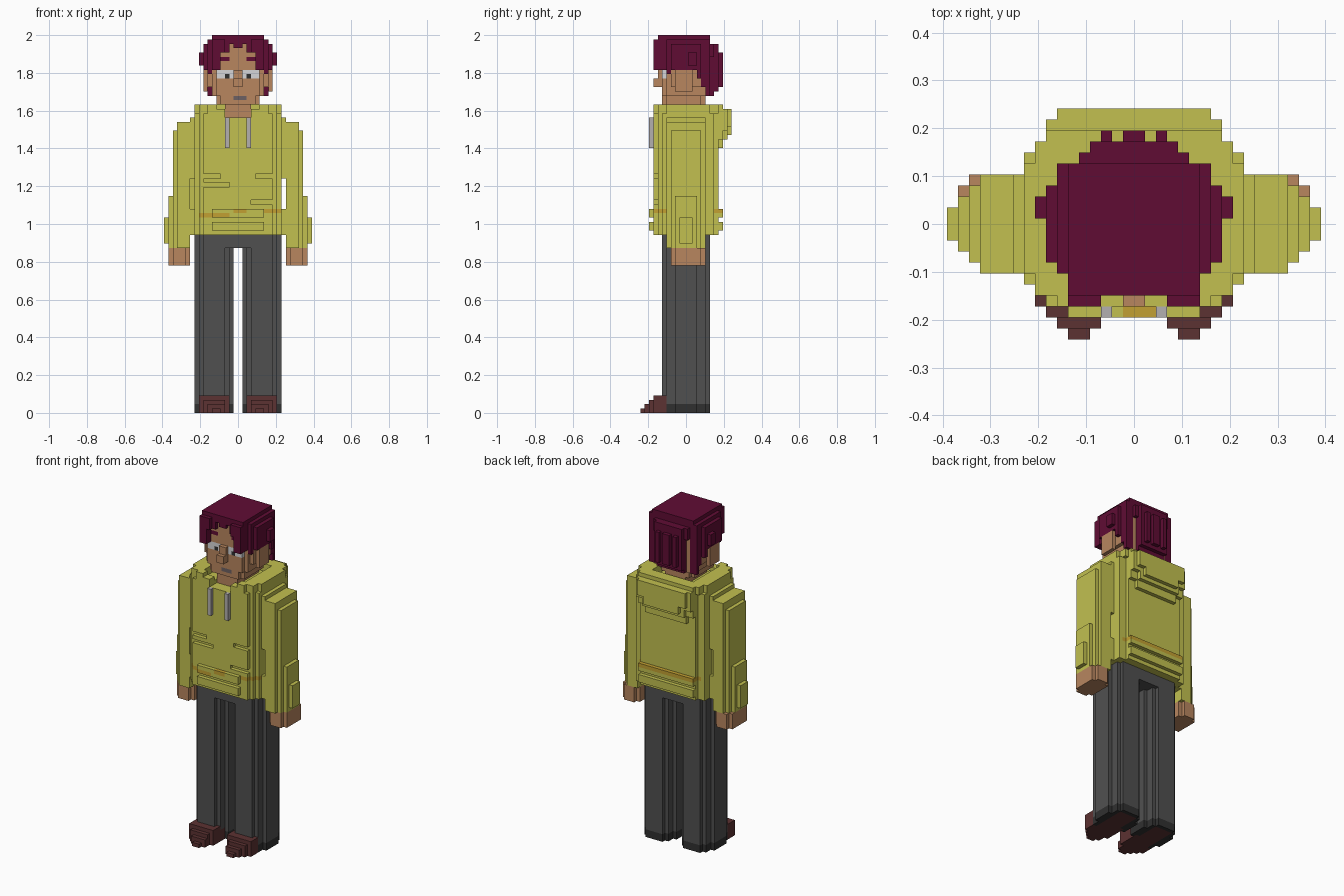
import bpy, bmesh

if "Cube" in bpy.data.objects:
    bpy.data.objects.remove(bpy.data.objects["Cube"], do_unlink=True)

V = 2 / 87          # block size; grid is 34 wide, 21 deep, 87 high
YC = 10.5           # grid depth centre

COLOURS = {
    "yellow cloth": (194, 192, 80), "ochre trim": (194, 160, 50),
    "charcoal cloth": (80, 80, 80), "dark hem": (48, 48, 48),
    "skin": (184, 134, 95), "plum hair": (96, 12, 52),
    "maroon leather": (92, 50, 50), "pale cord": (180, 176, 176),
    "eye white": (214, 214, 216), "grey lips": (108, 96, 98),
}


def linear(c):
    c /= 255
    return c / 12.92 if c <= 0.04045 else ((c + 0.055) / 1.055) ** 2.4


mats = {}
for name, rgb in COLOURS.items():
    m = bpy.data.materials.new(name)
    m.use_nodes = True
    col = (*[linear(c) for c in rgb], 1)
    m.diffuse_color = col
    m.node_tree.nodes["Principled BSDF"].inputs["Base Color"].default_value = col
    mats[name] = m

cells = {}          # (x, y, z) -> (part, colour)


def box(part, colour, x, y, z, mirror=False):
    """Fill a block of cells; x, y, z are (start, end) grid lines."""
    for i in range(*x):
        for j in range(*y):
            for k in range(*z):
                cells[i, j, k] = (part, colour)
                if mirror:
                    cells[-1 - i, j, k] = (part, colour)


def cut(x, y, z, mirror=False):
    for i in range(*x):
        for j in range(*y):
            for k in range(*z):
                cells.pop((i, j, k), None)
                if mirror:
                    cells.pop((-1 - i, j, k), None)


def recolour(colour, x, y, z):
    """Change the colour of the filled cells in a block."""
    for (i, j, k), (part, _) in list(cells.items()):
        if x[0] <= i < x[1] and y[0] <= j < y[1] and z[0] <= k < z[1]:
            cells[i, j, k] = (part, colour)


# Trousers: stepped leg section, joined at the hips
for x, y in (((3, 8), (5, 16)), ((2, 9), (6, 15)), ((1, 10), (8, 13))):
    box("trousers", "charcoal cloth", x, y, (0, 42), True)
box("trousers", "charcoal cloth", (-9, 9), (6, 15), (38, 42))
box("trousers", "charcoal cloth", (-8, 8), (5, 16), (38, 42))
recolour("dark hem", (-10, 10), (5, 16), (0, 2))

# Shoes: toe widens and rises towards the ankle
for x, y, top in (((4, 6), (0, 1), 1), ((3, 7), (1, 2), 2), ((3, 8), (2, 3), 3),
                  ((2, 9), (3, 6), 4), ((2, 8), (6, 9), 3)):
    box("shoes", "maroon leather", x, y, (0, top), True)
box("shoes", "maroon leather", (3, 8), (6, 15), (0, 1), True)

# Hoodie body with stepped corners
for w, y in ((8, (3, 18)), (9, (4, 17)), (10, (5, 17))):
    box("hoodie", "yellow cloth", (-w, w), y, (41, 69))

# Sleeves with rounded shoulders and a bulge above the cuff
for x, y, z in (((11, 14), (6, 15), (38, 67)), ((9, 11), (6, 15), (54, 68)),
                ((10, 11), (6, 15), (41, 47)), ((14, 15), (7, 14), (38, 65)),
                ((15, 16), (8, 13), (38, 50)), ((16, 17), (9, 12), (39, 45))):
    box("sleeves", "yellow cloth", x, y, z, True)
box("sleeves", "yellow cloth", (-11, -10), (7, 14), (47, 54))

# Hands
box("hands", "skin", (11, 16), (8, 14), (34, 38), True)
box("hands", "skin", (12, 15), (7, 15), (34, 38), True)

# Collar and hanging hood
for w, y in ((10, (6, 16)), (9, (4, 18)), (7, (3, 19))):
    box("hood", "yellow cloth", (-w, w), y, (69, 71))
for w, y, z in ((8, 18, (63, 71)), (6, 18, (61, 63)), (8, 19, (65, 70)),
                (6, 19, (63, 65)), (7, 20, (66, 70)), (5, 20, (64, 66))):
    box("hood", "yellow cloth", (-w, w), (y, y + 1), z)
cut((-6, 6), (5, 16), (69, 71))
cut((-5, 5), (3, 5), (70, 71))
cut((-3, 3), (3, 6), (68, 71))

# Pocket, hem folds and ochre trim
for z in ((42, 44), (45, 47)):
    box("hem_folds", "yellow cloth", (-6, 6), (2, 3), z)
    box("hem_folds", "yellow cloth", (-8, 8), (18, 19), z)
cut((-8, -2), (3, 4), (52, 53))
cut((4, 8), (3, 4), (54, 55), True)
cut((3, 8), (3, 4), (48, 49))
recolour("ochre trim", (-10, -2), (2, 5), (45, 46))
recolour("ochre trim", (6, 10), (2, 6), (46, 47))
recolour("ochre trim", (-1, 2), (2, 3), (46, 47))
recolour("ochre trim", (-9, 9), (16, 19), (46, 47))

# Drawstrings
box("drawstrings", "pale cord", (2, 3), (2, 3), (61, 68), True)

# Neck and head
box("neck", "skin", (-3, 3), (6, 15), (67, 71))
for w, y, z in ((4, (5, 15), (71, 73)), (5, (6, 14), (71, 73)),
                (5, (5, 16), (73, 85)), (6, (6, 15), (73, 85)),
                (7, (7, 14), (75, 85))):
    box("head", "skin", (-w, w), y, z)
box("ears", "skin", (7, 8), (8, 12), (74, 79), True)
box("nose", "skin", (-1, 1), (4, 5), (75, 79))
box("nose", "skin", (-1, 1), (3, 4), (75, 77))

# Face details
box("eyes", "eye white", (1, 5), (5, 6), (77, 79), True)
box("pupils", "dark hem", (2, 3), (5, 6), (77, 78), True)
box("eyebrows", "plum hair", (2, 4), (5, 6), (81, 82), True)
box("mouth", "grey lips", (-1, 2), (5, 6), (72, 73))


# Hair: columns over a stepped outline, each hanging to its own level
def hair_width(j):
    for end, w in ((6, 6), (7, 7), (14, 8), (16, 7), (17, 5), (18, 4)):
        if j < end:
            return w
    return 3


def hair_bottom(i, j):
    a = max(i, -1 - i)
    if j < 6:
        return (84 if a < 1 else 85) if a < 2 else 83 if a < 4 else 79
    if j < 7:
        return 75 if a < 6 else 78
    for end, level in ((13, 79), (14, 77), (15, 75), (17, 73)):
        if j < end:
            return level
    return 73 + j - 16


for j in range(3, 19):
    w = hair_width(j)
    for i in range(-w, w):
        a = max(i, -1 - i)
        if (j == 3 and a < 3) or (j == 18 and a == 1):
            continue
        top = 87 - (a > 5) - (a > 6) - (j < 4) - 2 * (j > 15) - 2 * (j > 17)
        for k in range(hair_bottom(i, j), top):
            if k >= 85 or (i, j, k) not in cells:
                cells[i, j, k] = ("hair", "plum hair")
# Crown filling and side tufts
box("hair", "plum hair", (-7, 7), (6, 16), (84, 86))
box("hair", "plum hair", (8, 9), (11, 13), (80, 83), True)
box("hair", "plum hair", (7, 8), (9, 14), (79, 84), True)
# Nape grooves between vertical locks
cut((4, 5), (16, 17), (73, 82), True)


# Turn the cells of each part into a clean outer skin
DIRS = {
    (1, 0, 0): ((1, 0, 0), (1, 1, 0), (1, 1, 1), (1, 0, 1)),
    (-1, 0, 0): ((0, 0, 0), (0, 0, 1), (0, 1, 1), (0, 1, 0)),
    (0, 1, 0): ((0, 1, 0), (0, 1, 1), (1, 1, 1), (1, 1, 0)),
    (0, -1, 0): ((0, 0, 0), (1, 0, 0), (1, 0, 1), (0, 0, 1)),
    (0, 0, 1): ((0, 0, 1), (1, 0, 1), (1, 1, 1), (0, 1, 1)),
    (0, 0, -1): ((0, 0, 0), (0, 1, 0), (1, 1, 0), (1, 0, 0)),
}
for part in dict.fromkeys(p for p, _ in cells.values()):
    bm, verts, slots = bmesh.new(), {}, []
    for (i, j, k), (owner, colour) in cells.items():
        if owner != part:
            continue
        if colour not in slots:
            slots.append(colour)
        for (dx, dy, dz), corners in DIRS.items():
            if (i + dx, j + dy, k + dz) in cells:
                continue
            loop = []
            for cx, cy, cz in corners:
                p = (i + cx, j + cy, k + cz)
                if p not in verts:
                    verts[p] = bm.verts.new((p[0] * V, (p[1] - YC) * V, p[2] * V))
                loop.append(verts[p])
            bm.faces.new(loop).material_index = slots.index(colour)
    bmesh.ops.dissolve_limit(bm, angle_limit=0.01, verts=bm.verts[:],
                             edges=bm.edges[:], delimit={'MATERIAL'})
    mesh = bpy.data.meshes.new(part)
    bm.to_mesh(mesh)
    bm.free()
    for colour in slots:
        mesh.materials.append(mats[colour])
    bpy.context.collection.objects.link(bpy.data.objects.new(part, mesh))
